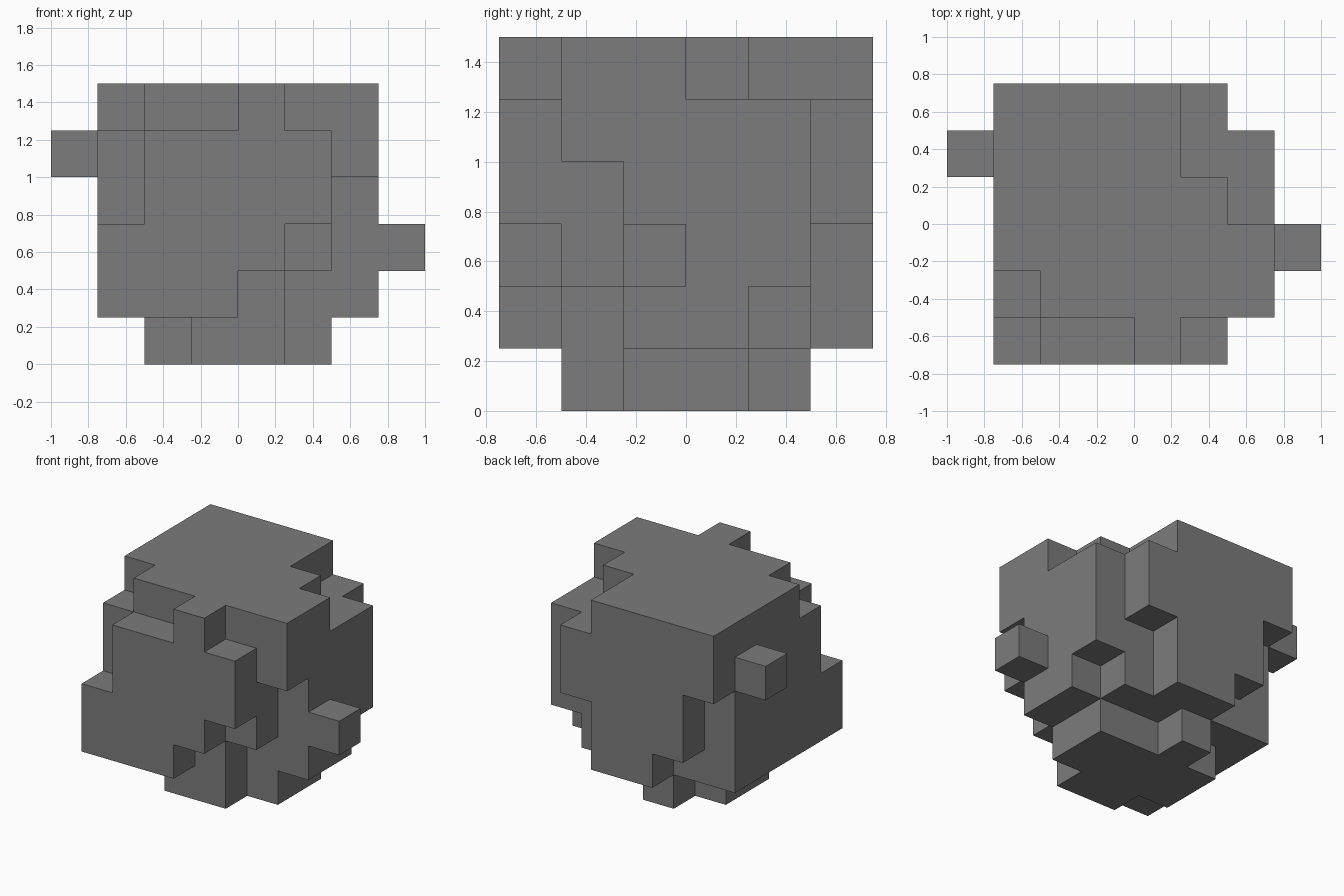
import bpy
import bmesh
from mathutils import Vector

default_cube = bpy.data.objects.get("Cube")
if default_cube:
    bpy.data.objects.remove(default_cube, do_unlink=True)

CELL = 0.25
ORIGIN = Vector((-1.0, -0.75, 0.0))


def make_material(name, colour):
    material = bpy.data.materials.new(name)
    material.use_nodes = True
    material.diffuse_color = colour
    for node in material.node_tree.nodes:
        if node.type == "BSDF_PRINCIPLED":
            node.inputs["Base Color"].default_value = colour
            node.inputs["Roughness"].default_value = 0.8
    return material


# Layers from bottom to top; each row, front to back, is (first block, last block)
layers = [
    [None, (3, 4), (2, 5), (2, 5), (3, 3), None],
    [(1, 3), (1, 4), (1, 6), (1, 6), (1, 5), (3, 4)],
    [(1, 4), (1, 5), (1, 6), (1, 6), (1, 6), (2, 4)],
    [(2, 5), (1, 5), (1, 6), (1, 6), (1, 6), (2, 5)],
    [(2, 5), (1, 6), (1, 6), (1, 6), (1, 6), (1, 5)],
    [(4, 4), (2, 6), (1, 6), (1, 5), (1, 4), (1, 4)],
]

blocks = set()
for level, rows in enumerate(layers):
    for row, span in enumerate(rows):
        if span:
            first, last = span
            blocks.update((col, row, level) for col in range(first, last + 1))

# Single knobs on the left and right sides
left_knob = (7, 2, 2)
right_knob = (0, 4, 4)
blocks.update((left_knob, right_knob))


def build_skin(name, cells, material):
    """Make one clean outer skin around all the blocks."""
    bm = bmesh.new()
    corners = {}

    def corner(point):
        key = tuple(point)
        if key not in corners:
            corners[key] = bm.verts.new(ORIGIN + Vector(key) * CELL)
        return corners[key]

    for cell in sorted(cells):
        for axis in range(3):
            u, v = (axis + 1) % 3, (axis + 2) % 3
            for side in (0, 1):
                neighbour = list(cell)
                neighbour[axis] += 1 if side else -1
                if tuple(neighbour) in cells:
                    continue
                loop = []
                for du, dv in ((0, 0), (1, 0), (1, 1), (0, 1)):
                    point = list(cell)
                    point[axis] += side
                    point[u] += du
                    point[v] += dv
                    loop.append(corner(point))
                bm.faces.new(loop if side else loop[::-1])

    mesh = bpy.data.meshes.new(name)
    bm.to_mesh(mesh)
    bm.free()
    mesh.materials.append(material)
    obj = bpy.data.objects.new(name, mesh)
    bpy.context.scene.collection.objects.link(obj)
    return obj


stone_grey = make_material("stone_grey", (0.2, 0.2, 0.2, 1.0))
build_skin("block_boulder", blocks, stone_grey)
